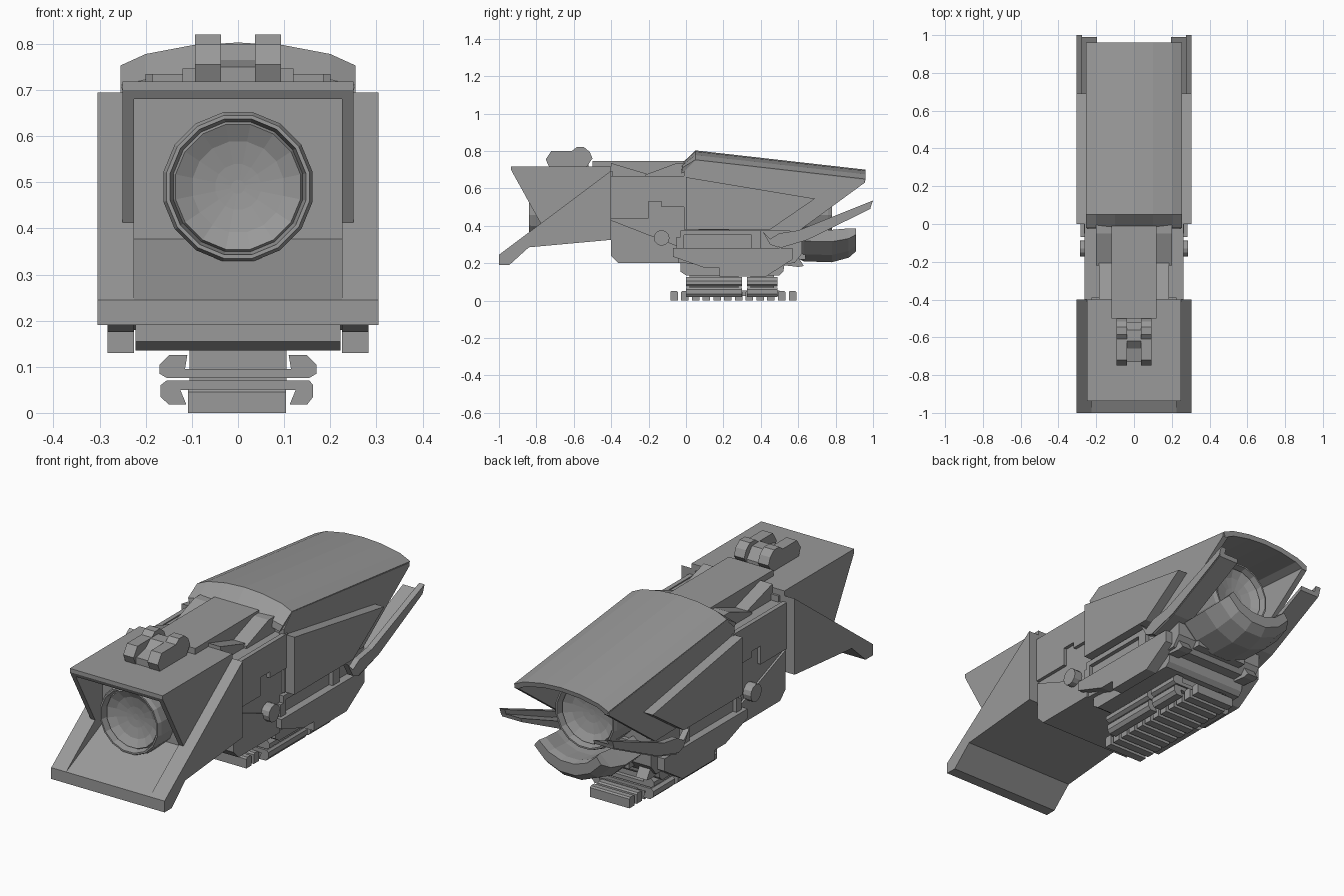
import bpy, bmesh, math
from mathutils import Matrix

cube = bpy.data.objects.get("Cube")
if cube:
    bpy.data.objects.remove(cube, do_unlink=True)

grey = bpy.data.materials.new("plain grey")
grey.use_nodes = True
colour = (0.32, 0.32, 0.32, 1)
grey.diffuse_color = colour
grey.node_tree.nodes["Principled BSDF"].inputs["Base Color"].default_value = colour


def finish(name, bm):
    bmesh.ops.recalc_face_normals(bm, faces=bm.faces)
    mesh = bpy.data.meshes.new(name)
    bm.to_mesh(mesh)
    bm.free()
    mesh.materials.append(grey)
    ob = bpy.data.objects.new(name, mesh)
    bpy.context.collection.objects.link(ob)
    return ob


def loft(name, sections, closed=False):
    """Skin a row of equal point loops and cap the ends."""
    bm = bmesh.new()
    loops = [[bm.verts.new(p) for p in s] for s in sections]
    n = len(loops[0])
    pairs = list(zip(loops, loops[1:] + loops[:1])) if closed else list(zip(loops, loops[1:]))
    for a, b in pairs:
        for i in range(n):
            j = (i + 1) % n
            bm.faces.new((a[i], a[j], b[j], b[i]))
    if not closed:
        bm.faces.new(loops[0])
        bm.faces.new(loops[-1])
    return finish(name, bm)


def prism(name, side, x0, x1):
    """Side outline (y, z) pushed from x0 to x1."""
    return loft(name, [[(x, y, z) for y, z in side] for x in (x0, x1)])


def pair(name, side, x0, x1):
    prism("left_" + name, side, x0, x1)
    prism("right_" + name, side, -x1, -x0)


def box(name, x0, x1, y0, y1, z0, z1):
    return prism(name, [(y0, z0), (y1, z0), (y1, z1), (y0, z1)], x0, x1)


def tube(name, profile, sides=16, z=0.49):
    """Turn (radius, y) points about the optical axis."""
    rings = []
    for r, y in profile:
        rings.append([(r * math.cos(2 * math.pi * (k + .5) / sides), y,
                       z + r * math.sin(2 * math.pi * (k + .5) / sides))
                      for k in range(sides)])
    return loft(name, rings)


# Front hood: top, cheeks, ramp and sloping outer walls
prism("hood_top", [(-.936, .7), (-.936, .718), (-.4, .718), (-.4, .68), (-.925, .68)], -.25, .25)
pair("hood_cheek", [(-.936, .7), (-.4, .7), (-.4, .4), (-.77, .4)], .225, .25)
pair("outer_wall", [(-1, .19), (-.945, .19), (-.84, .285), (-.4, .325),
                    (-.4, .695), (-1, .245)], .225, .305)
prism("front_ramp", [(-1, .19), (-.945, .19), (-.84, .285), (-.4, .325),
                     (-.4, .42), (-.64, .415), (-1, .245)], -.225, .225)
box("hood_back_wall", -.225, .225, -.72, -.39, .33, .69)

# Eyepieces, each a rim with a dished lens
for name, y, d in (("front_eyepiece", -.84, 1), ("rear_eyepiece", .78, -1)):
    tube(name, [(.165, y + d * .2), (.165, y + d * .02), (.158, y), (.15, y),
                (.143, y + d * .035), (.138, y + d * .025), (.1, y + d * .045),
                (.05, y + d * .055), (.015, y + d * .058)])

# Main body and the stepped side plates
prism("body", [(-.4, .24), (-.36, .2), (.0, .2), (.1, .19), (.58, .2), (.62, .25),
               (.62, .68), (0, .7), (0, .66), (-.4, .66)], -.245, .245)
pair("side_plate", [(-.4, .44), (-.2, .44), (-.2, .53), (-.13, .53), (-.13, .5),
                    (.01, .5), (.01, .665), (-.4, .665)], .24, .262)
pair("lower_side_plate", [(-.4, .24), (-.36, .2), (-.04, .2), (-.04, .29),
                          (-.4, .43)], .24, .255)
for s, side in ((1, "left"), (-1, "right")):
    bm = bmesh.new()
    bmesh.ops.create_cone(bm, cap_ends=True, segments=12, radius1=.042, radius2=.042, depth=.06,
                          matrix=Matrix.Translation((s * .257, -.13, .335))
                          @ Matrix.Rotation(math.pi / 2, 4, 'Y'))
    finish(side + "_knob", bm)

# Top bar, gussets and raised sight
box("top_bar", -.12, .12, -.5, -.01, .64, .747)
pair("front_gusset", [(-.4, .66), (-.4, .735), (-.2, .675), (-.2, .66)], .12, .185)
pair("rear_gusset", [(-.22, .66), (-.22, .672), (-.05, .735), (.02, .735), (.02, .66)], .12, .2)
pair("sight_lug", [(-.75, .755), (-.72, .8), (-.61, .8), (-.585, .82), (-.545, .82),
                   (-.515, .795), (-.5, .76), (-.535, .71), (-.73, .71)], .037, .093)
prism("sight_middle", [(-.73, .71), (-.73, .75), (-.66, .765), (-.62, .8), (-.56, .8),
                       (-.52, .75), (-.52, .71)], -.04, .04)

# Arched rear cover with side skirts and outer panels
arch = [(-.255, .05), (-.2, .025), (-.1, .006), (0, 0), (.1, .006), (.2, .025), (.255, .05)]


def cover_section(y, z, bend, thick):
    top = [(x, y, z - d * bend) for x, d in arch]
    return top + [(x * .95, y - .005, z - d * bend - thick) for x, d in reversed(arch)]


loft("rear_cover", [cover_section(-.02, .735, .5, .03), cover_section(.05, .803, 1, .06),
                    cover_section(.96, .7, 1, .022)])
pair("cover_skirt", [(-.01, .38), (-.01, .69), (.05, .75), (.955, .645),
                     (.955, .63), (.6, .37)], .228, .255)
pair("outer_panel", [(.0, .38), (.0, .66), (.69, .545), (.45, .38)], .245, .304)

# Rear fins: a tilted shelf with a thin outer lip
pair("fin_shelf", [(.5, .31), (.64, .36), (.99, .51), (.985, .49), (.65, .325), (.5, .28)],
     .195, .3)
pair("fin_lip", [(.41, .37), (.45, .33), (.5, .36), (.6, .375), (1, .535), (.985, .495),
                 (.65, .33), (.49, .285), (.45, .3)], .275, .304)

# Curved cradle under the rear eyepiece
cradle = []
for y, outer, inner, mid in ((.6, .25, .165, .47), (.63, .265, .16, .47),
                             (.78, .27, .16, .47), (.87, .25, .155, .475), (.91, .22, .165, .48)):
    angles = [math.radians(a) for a in range(-55, 56, 22)]
    cradle.append([(outer * math.sin(a), y, mid - outer * math.cos(a)) for a in angles]
                  + [(inner * math.sin(a) * 1.15, y, mid - inner * math.cos(a))
                     for a in reversed(angles)])
loft("rear_cradle", cradle)
box("cradle_stem", -.14, .14, .5, .64, .22, .36)

# Mount base and side clamps
prism("mount_base", [(-.03, .21), (-.03, .155), (.0, .135), (.5, .135), (.52, .155),
                     (.53, .21)], -.222, .222)
pair("side_clamp", [(-.07, .28), (.57, .28), (.57, .22), (.43, .13), (.18, .13),
                    (.18, .175), (.1, .175), (-.07, .235)], .225, .283)
pair("clamp_cap", [(-.05, .28), (-.05, .34), (-.03, .34), (-.03, .375), (.4, .375),
                   (.4, .28), (.35, .28), (.35, .35), (-.01, .35), (-.01, .28)], .24, .265)
pair("rear_arm", [(.4, .28), (.57, .28), (.63, .185), (.6, .18), (.43, .2)], .17, .23)

# Rail grips, each with an upper plate and a hooked lower jaw
for name, y0, y1 in (("front", 0, .3), ("rear", .325, .49)):
    box(name + "_grip_neck", -.105, .105, y0 + .02, y1 - .02, .05, .14)
    for part, outline in (("upper", [(-.15, .125), (-.17, .105), (-.17, .085), (-.155, .076),
                                     (.155, .076), (.17, .085), (.17, .105), (.15, .125),
                                     (.11, .125), (.115, .095), (-.115, .095), (-.11, .125)]),
                          ("lower", [(-.155, .07), (-.168, .06), (-.168, .035), (-.15, .018),
                                     (-.112, .018), (-.125, .05), (.125, .05), (.112, .018),
                                     (.15, .018), (.163, .035), (.163, .06), (.155, .07)])):
        loft(f"{name}_grip_{part}", [[(x, y, z) for x, z in outline] for y in (y0, y1)])

# Toothed rail
box("rail_core", -.085, .085, 0, .5, .025, .055)
for i in range(12):
    y = -.064 + i * .0576
    prism(f"rail_tooth_{i + 1}", [(y - .02, 0), (y + .02, 0), (y + .02, .045), (y + .013, .052),
                                  (y - .013, .052), (y - .02, .045)], -.108, .104)
